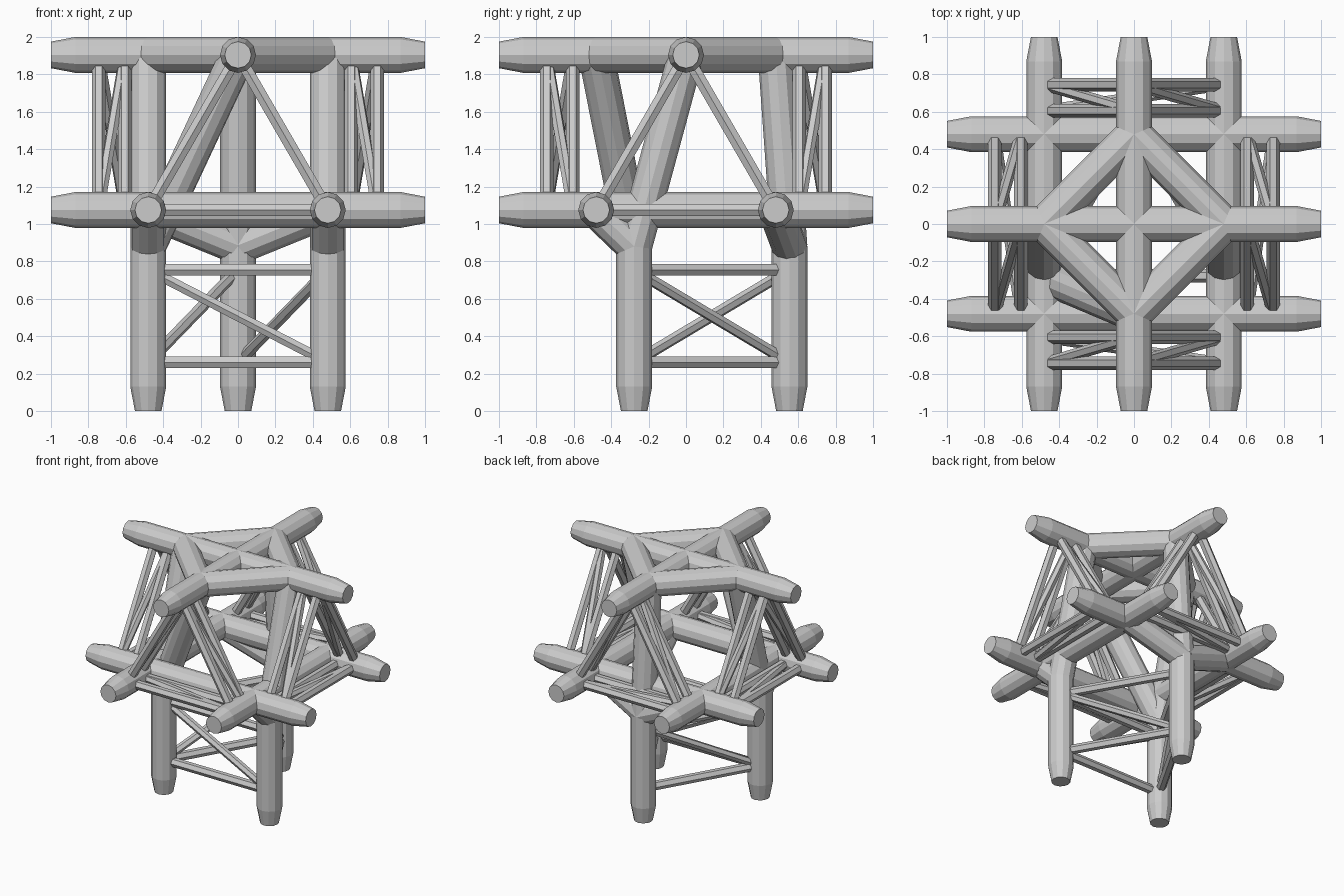
import bpy, bmesh, math
from mathutils import Vector, Matrix

if "Cube" in bpy.data.objects:
    bpy.data.objects.remove(bpy.data.objects["Cube"])

S, R, TIP = 0.48, 0.096, 0.071        # tube offset, tube radius, tip radius
LOW, HIGH, KNEE = 1.075, 1.904, 0.88  # node heights


def tube(bm, a, b, r=R, sides=12, tip_a=False, tip_b=False):
    """Faceted tube from a to b, optionally tapered at either end."""
    a, b = Vector(a), Vector(b)
    length = (b - a).length
    rings = [(0, TIP), (0.13, r)] if tip_a else [(0, r)]
    rings += [(length - 0.13, r), (length, TIP)] if tip_b else [(length, r)]
    m = Matrix.Translation(a) @ (b - a).to_track_quat('Z', 'Y').to_matrix().to_4x4()
    loops = []
    for z, rad in rings:
        loops.append([bm.verts.new(m @ Vector((rad * math.cos(2 * math.pi * i / sides),
                                               rad * math.sin(2 * math.pi * i / sides), z)))
                      for i in range(sides)])
    for lo, hi in zip(loops, loops[1:]):
        for i in range(sides):
            j = (i + 1) % sides
            bm.faces.new((lo[i], lo[j], hi[j], hi[i]))
    bm.faces.new(loops[0][::-1])
    bm.faces.new(loops[-1])


def finish(bm, name):
    me = bpy.data.meshes.new(name)
    bm.to_mesh(me)
    bm.free()
    ob = bpy.data.objects.new(name, me)
    bpy.context.collection.objects.link(ob)


def lacing(name, place, near, far):
    """Rungs and diagonals on the three faces between three parallel tubes.
    place(k, t) gives the point on tube k at distance t."""
    bm = bmesh.new()
    for k in range(3):
        n = (k + 1) % 3
        for t in (near, far):
            tube(bm, place(k, t), place(n, t), 0.036, 6)
        tube(bm, place(k, near), place(n, far), 0.031, 6)
    finish(bm, name)


# Upper tubes: a cross plus a diamond ring
bm = bmesh.new()
tube(bm, (-1, 0, HIGH), (1, 0, HIGH), tip_a=True, tip_b=True)
tube(bm, (0, -1, HIGH), (0, 1, HIGH), tip_a=True, tip_b=True)
diamond = [(S, 0, HIGH), (0, S, HIGH), (-S, 0, HIGH), (0, -S, HIGH)]
for i in range(4):
    tube(bm, diamond[i], diamond[(i + 1) % 4])
finish(bm, "upper_frame")

# Middle tubes: two crossing pairs forming a square
bm = bmesh.new()
for s in (-S, S):
    tube(bm, (-1, s, LOW), (1, s, LOW), tip_a=True, tip_b=True)
    tube(bm, (s, -1, LOW), (s, 1, LOW), tip_a=True, tip_b=True)
finish(bm, "middle_frame")

# Legs with knee joints and the struts above them
legs = [(0, 0.553), (S, -0.277), (-S, -0.277)]
targets = [
    [(-S, S, LOW), (S, S, LOW), (0, S, HIGH)],
    [(S, -S, LOW), (S, 0, HIGH)],
    [(-S, -S, LOW), (-S, 0, HIGH), (0, -S, HIGH)],
]
for name, (x, y), ends in zip(("back_leg", "right_leg", "left_leg"), legs, targets):
    bm = bmesh.new()
    knee = (x, y, KNEE)
    tube(bm, (x, y, 0), knee, tip_a=True)
    for e in ends:
        tube(bm, knee, e)
    bmesh.ops.create_uvsphere(bm, u_segments=12, v_segments=8, radius=R,
                              matrix=Matrix.Translation(knee))
    finish(bm, name)

# Thin lacing between the legs
lacing("leg_lacing", lambda k, t: (*legs[k], t), 0.26, 0.755)

# Thin lacing on the four side arms
section = [(S, LOW), (0, HIGH), (-S, LOW)]
for name, sign in (("right", 1), ("left", -1)):
    lacing(name + "_arm_lacing",
           lambda k, t: (sign * t, section[k][0], section[k][1]), 0.605, 0.745)
for name, sign in (("back", 1), ("front", -1)):
    lacing(name + "_arm_lacing",
           lambda k, t: (section[k][0], sign * t, section[k][1]), 0.605, 0.745)
